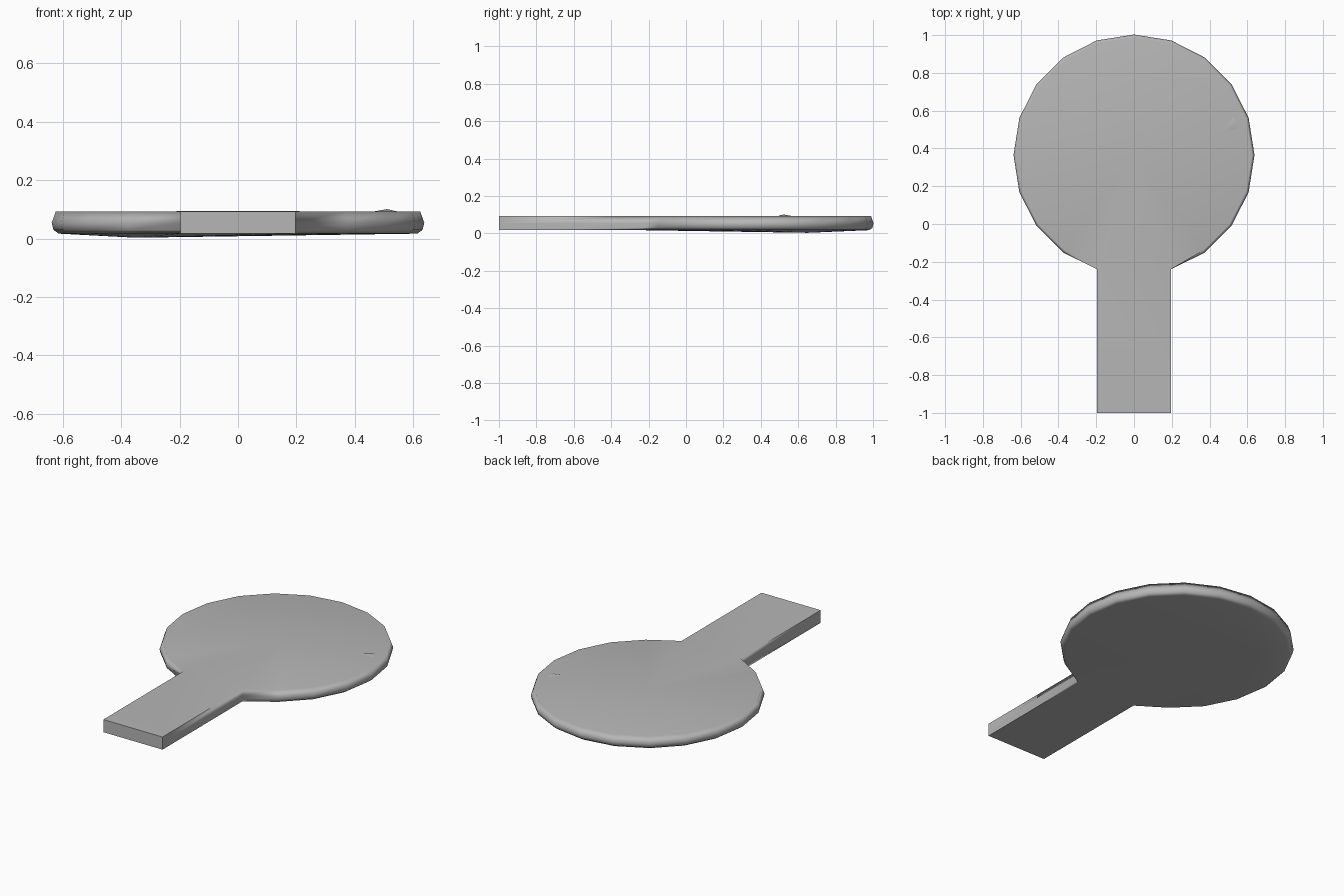
import bpy, bmesh
from math import sin, cos, radians

if "Cube" in bpy.data.objects:
    bpy.data.objects.remove(bpy.data.objects["Cube"])

CY, SIDES = 0.365, 20
HALF_W = 0.197           # half width of the handle
NECK_Y = -0.239          # where the handle meets the blade

# Rounded rim: (blade radius, height)
RIM = [(0.614, 0.017), (0.632, 0.030), (0.638, 0.054), (0.624, 0.093)]

bm = bmesh.new()

# One outline per rim level: blade points, then neck and handle corners
rings = []
for radius, z in RIM:
    ring = []
    for i in range(SIDES - 1):
        a = radians(288 + i * 360 / SIDES)
        if i in (0, SIDES - 2):
            x, y = (HALF_W if i == 0 else -HALF_W), NECK_Y
        else:
            x, y = radius * cos(a), CY + radius * sin(a)
        ring.append(bm.verts.new((x, y, z)))
    ring.append(bm.verts.new((-HALF_W, -1, z)))
    ring.append(bm.verts.new((HALF_W, -1, z)))
    rings.append(ring)

# Side walls
for low, high in zip(rings, rings[1:]):
    for i in range(len(low)):
        j = (i + 1) % len(low)
        bm.faces.new((low[i], low[j], high[j], high[i]))

# Caps: handle quad plus a blade fan, the underside sagging slightly
for ring, peak in ((rings[0], (-0.35, 0.65, 0.003)),
                   (rings[-1], (0.0, CY, 0.094))):
    bm.faces.new((ring[18], ring[19], ring[20], ring[0]))
    centre = bm.verts.new(peak)
    for i in range(19):
        bm.faces.new((ring[i], ring[(i + 1) % 19], centre))

# Slight raised crease on top of the blade near the right edge
crease = [bm.verts.new(p) for p in ((0.46, 0.49, 0.092), (0.55, 0.50, 0.092),
                                    (0.53, 0.57, 0.092), (0.51, 0.52, 0.101))]
for a, b, c in ((0, 1, 3), (1, 2, 3), (2, 0, 3), (0, 2, 1)):
    bm.faces.new((crease[a], crease[b], crease[c]))

bmesh.ops.recalc_face_normals(bm, faces=bm.faces)
mesh = bpy.data.meshes.new("paddle")
bm.to_mesh(mesh)
bm.free()
paddle = bpy.data.objects.new("paddle", mesh)
bpy.context.collection.objects.link(paddle)

# Darker grey finish
grey = bpy.data.materials.new("dark_grey")
grey.diffuse_color = (0.47, 0.47, 0.47, 1)
grey.use_nodes = True
grey.node_tree.nodes["Principled BSDF"].inputs["Base Color"].default_value = grey.diffuse_color
mesh.materials.append(grey)

# Soft rim blending into flat faces, crisp handle corners
bpy.context.view_layer.objects.active = paddle
paddle.select_set(True)
bpy.ops.object.shade_smooth_by_angle(angle=radians(80))
weighted = paddle.modifiers.new("flat_faces", 'WEIGHTED_NORMAL')
weighted.keep_sharp = True
